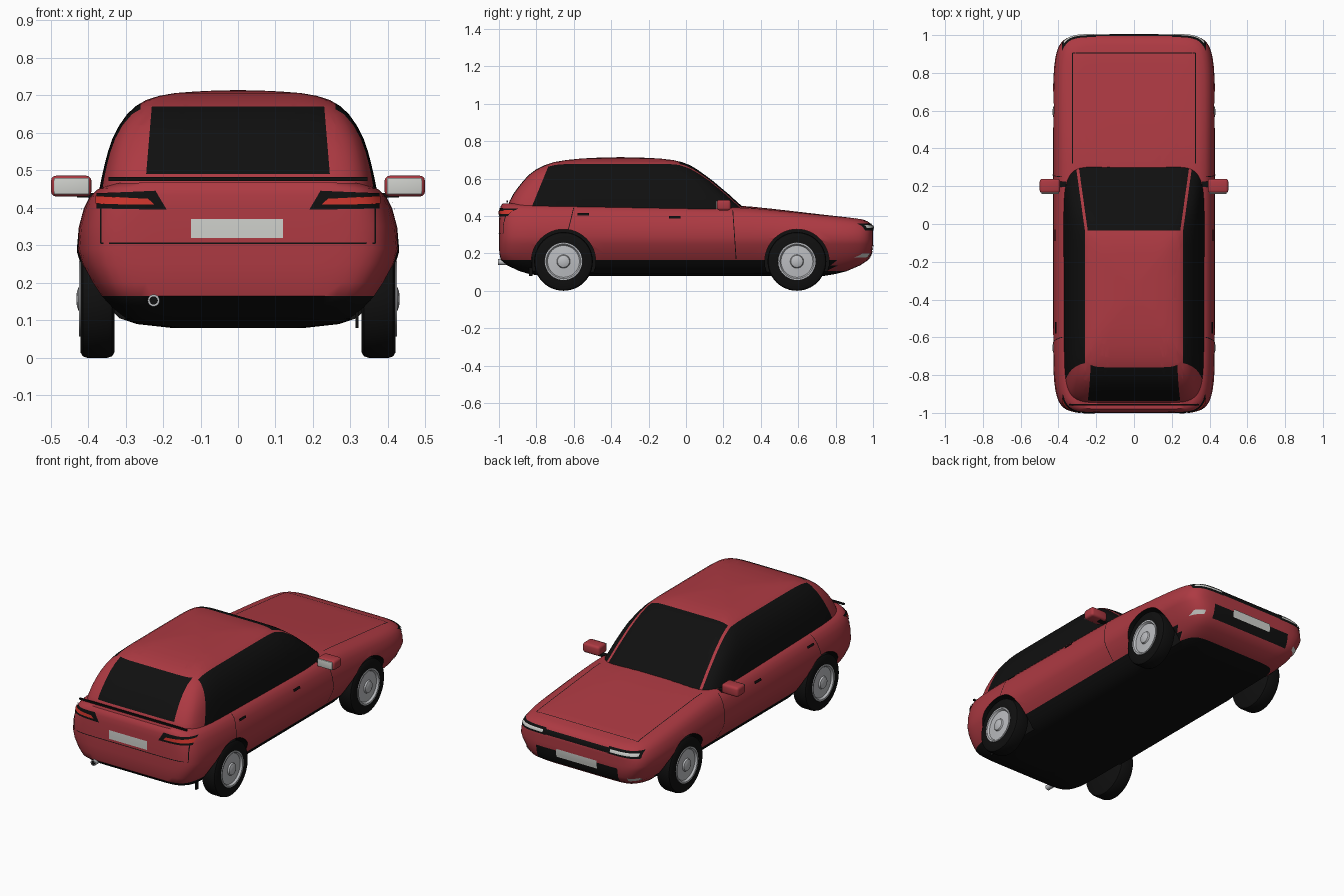
import bpy, bmesh, math
from mathutils import Vector
from mathutils.bvhtree import BVHTree

cube = bpy.data.objects.get("Cube")
if cube:
    bpy.data.objects.remove(cube, do_unlink=True)


def material(name, rgb):
    m = bpy.data.materials.new(name)
    m.use_nodes = True
    m.diffuse_color = (*rgb, 1)
    m.node_tree.nodes["Principled BSDF"].inputs["Base Color"].default_value = (*rgb, 1)
    return m


RED = material("red paint", (0.42, 0.042, 0.055))
BLACK = material("black trim", (0.005, 0.005, 0.005))
SILVER = material("silver", (0.5, 0.51, 0.53))
PALE = material("pale grey", (0.62, 0.63, 0.6))
LAMP = material("lamp red", (0.62, 0.035, 0.025))
parts = []


def finish(name, bm, mats):
    mesh = bpy.data.meshes.new(name)
    bm.to_mesh(mesh)
    bm.free()
    ob = bpy.data.objects.new(name, mesh)
    bpy.context.scene.collection.objects.link(ob)
    for m in mats:
        mesh.materials.append(m)
    parts.append(ob)
    return ob


def ring(hw, back, front, n, k=28):
    """Rounded rectangle in plan, with points gathered at the corners."""
    cy, half = (back + front) / 2, (front - back) / 2
    pts = []
    for side in range(4):
        for i in range(k):
            a = math.sin(math.pi / 2 * (2 * i / k - 1))
            u, v = [(1, a), (-a, 1), (-1, -a), (a, -1)][side]
            r = (abs(u) ** n + abs(v) ** n) ** (-1 / n)
            pts.append((hw * u * r, cy + half * v * r))
    return pts


def loft(rows, n, crown, warp=lambda y, z: z):
    """Stack rings (z, half width, back, front) and close with a crowned cap."""
    z, hw, b, f = rows[-1]
    c, h = (b + f) / 2, (f - b) / 2
    rows = rows + [(z + crown * (1 - s * s), hw * s, c - h * s, c + h * s)
                   for s in (0.9, 0.78, 0.65, 0.5, 0.35, 0.2, 0.05)]
    bm = bmesh.new()
    loops = [[bm.verts.new((x, y, warp(y, r[0]))) for x, y in ring(*r[1:], n)] for r in rows]
    for lo, hi in zip(loops, loops[1:]):
        for j in range(len(lo)):
            q = (j + 1) % len(lo)
            bm.faces.new((lo[j], lo[q], hi[q], hi[j]))
    bm.faces.new(loops[-1])
    bm.faces.new(loops[0][::-1])
    return bm


def lathe(name, profile, side, y, z, mats, steps=48):
    """Spin (radius, x) points about a sideways axle."""
    bm = bmesh.new()
    vs = [bm.verts.new((x * side, y, z + r)) for r, x in profile]
    es = [bm.edges.new(p) for p in zip(vs, vs[1:])]
    bmesh.ops.spin(bm, geom=vs + es, cent=(0, y, z), axis=(1, 0, 0),
                   angle=2 * math.pi, steps=steps)
    bmesh.ops.remove_doubles(bm, verts=bm.verts, dist=1e-5)
    bmesh.ops.recalc_face_normals(bm, faces=bm.faces)
    return finish(name, bm, mats)


def box(name, center, size, mat, bevel=0.0):
    bm = bmesh.new()
    bmesh.ops.create_cube(bm, size=1)
    for v in bm.verts:
        v.co = Vector(v.co[i] * size[i] + center[i] for i in range(3))
    if bevel:
        bmesh.ops.bevel(bm, geom=bm.edges[:], offset=bevel, segments=3, profile=0.5, affect='EDGES')
    return finish(name, bm, [mat])


# Body shell
def hood_line(y, z):
    knots = [(-1.1, .478), (-.9, .472), (.2, .452), (.35, .448), (.7, .412), (.9, .392), (1.1, .365)]
    for (a, p), (b, q) in zip(knots, knots[1:]):
        if a <= y <= b:
            top = p + (q - p) * (y - a) / (b - a)
    return z if z < 0.25 else 0.25 + (z - 0.25) * (top - 0.25) / 0.22


body_bm = loft([
    (.08, .18, -.78, .74), (.09, .27, -.84, .80), (.105, .315, -.89, .86),
    (.135, .345, -.955, .93), (.165, .37, -.99, .975), (.2, .393, -.998, .993),
    (.25, .42, -1, 1), (.29, .43, -1, 1), (.35, .425, -1, 1), (.4, .412, -.998, 1),
    (.43, .397, -.996, .99), (.45, .377, -.99, .973), (.463, .345, -.98, .945)], 10, 0.012, hood_line)
for f in body_bm.faces:
    c = f.calc_center_median()
    f.material_index = int(c.z < .165 and not (c.y > .78 and c.z > .1))
body = finish("body_shell", body_bm, [RED, BLACK])

# Wheel arches
WHEELS = [("rear", -.655), ("front", .593)]
for end, y in WHEELS:
    for s in (-1, 1):
        cutter = lathe("arch_cutter", [(0, .3), (.172, .3), (.172, .6), (0, .6)], s, y, .157, [RED, BLACK])
        cutter.hide_render = True
        for p in cutter.data.polygons:
            p.material_index = 1
        mod = body.modifiers.new("arch", 'BOOLEAN')
        mod.operation, mod.solver, mod.object = 'DIFFERENCE', 'EXACT', cutter
        bpy.context.view_layer.objects.active = body
        bpy.ops.object.modifier_apply(modifier=mod.name)
        parts.remove(cutter)
        bpy.data.objects.remove(cutter, do_unlink=True)

# Cabin with windows cut into its skin
cabin_bm = loft([
    (.42, .377, -.955, .335), (.45, .37, -.952, .302), (.48, .364, -.943, .268), (.515, .356, -.925, .23),
    (.55, .347, -.9, .188), (.585, .335, -.872, .147), (.62, .317, -.84, .1), (.65, .296, -.8, .058),
    (.672, .272, -.755, .02), (.688, .245, -.705, -.022), (.699, .21, -.64, -.07),
    (.706, .17, -.57, -.13)], 8, 0.008)


def pillar(y):
    return .245 + .14 * (y + .035)


def cut(co, no):
    bmesh.ops.bisect_plane(cabin_bm, geom=cabin_bm.verts[:] + cabin_bm.edges[:] + cabin_bm.faces[:],
                           plane_co=co, plane_no=no, dist=1e-5)


cut((0, -.035, 0), (0, 1, 0))
cut((0, -.82, .46), (0, 1, -.41))
for z in (.49, .67):
    cut((0, 0, z), (0, 0, 1))
for s in (-1, 1):
    cut((s * .26, 0, 0), (1, 0, 0))
    cut((s * .245, 0, .49), (s, 0, .083))
    for gap in (0, .015):
        cut((s * (.245 + gap), -.035, 0), (s, -.14, 0))
for f in cabin_bm.faces:
    c = f.calc_center_median()
    ax = abs(c.x)
    if c.y > -.035:
        glass = ax < pillar(c.y) or ax > pillar(c.y) + .015
    else:
        side = ax > .26 and c.y > -.82 + .41 * (c.z - .46)
        rear = c.y < -.7 and .49 < c.z < .67 and ax < .245 - .083 * (c.z - .49)
        glass = side or rear
    f.material_index = int(glass)
finish("cabin", cabin_bm, [RED, BLACK])

# Thin plates laid on the body skin
skin = BVHTree.FromObject(body, bpy.context.evaluated_depsgraph_get())


def plate(name, corners, axis, sign, mat, lift=.003, nu=14, nv=3):
    """Project a four-cornered patch onto the body along an axis."""
    bm = bmesh.new()
    d = Vector((0, 0, 0))
    d[axis] = -sign
    p, q, r, t = (Vector(c) for c in corners)
    grid = []
    for i in range(nu + 1):
        for j in range(nv + 1):
            w = p.lerp(q, i / nu).lerp(t.lerp(r, i / nu), j / nv)
            o = Vector(w[:axis] + (sign * 2,) + w[axis:])
            hit, no = skin.ray_cast(o, d)[:2]
            if hit is None:
                hit, no = skin.find_nearest(o)[:2]
            grid.append(bm.verts.new(hit + no * lift))
    for i in range(nu):
        for j in range(nv):
            a = i * (nv + 1) + j
            f = bm.faces.new([grid[k] for k in (a, a + nv + 1, a + nv + 2, a + 1)])
            f.normal_update()
            if f.normal.dot(d) > 0:
                f.normal_flip()
    return finish(name, bm, [mat])


def rect(name, a0, a1, b0, b1, axis, sign, mat, lift=.003):
    plate(name, [(a0, b0), (a1, b0), (a1, b1), (a0, b1)], axis, sign, mat, lift)


def seam(name, p, q, axis, sign):
    n = (Vector(q) - Vector(p)).orthogonal().normalized() * .002
    p, q = Vector(p), Vector(q)
    plate(name, [p - n, q - n, q + n, p + n], axis, sign, BLACK, .0015, 20, 1)


seam("hood_seam_front", (-.325, .905), (.325, .905), 2, 1)
seam("hatch_seam_bottom", (-.365, .305), (.365, .305), 1, -1)
rect("rear_number_plate", -.125, .12, .32, .37, 1, -1, PALE)
rect("front_grille", -.2, .2, .325, .352, 1, 1, BLACK)
rect("lower_grille", -.26, .26, .17, .25, 1, 1, BLACK)
rect("front_number_plate", -.13, .13, .215, .262, 1, 1, PALE, .006)
for s, tag in ((1, "left"), (-1, "right")):
    seam("hood_seam_" + tag, (s * .325, .32), (s * .325, .905), 2, 1)
    seam("hatch_seam_" + tag, (s * .365, .305), (s * .365, .42), 1, -1)
    seam("front_door_seam_" + tag, (.25, .43), (.268, .17), 0, s)
    seam("rear_door_seam_" + tag, (-.6, .445), (-.628, .33), 0, s)
    rect("rear_handle_" + tag, -.58, -.52, .4, .412, 0, s, BLACK, .008)
    rect("front_handle_" + tag, -.09, -.03, .385, .397, 0, s, BLACK, .008)
    plate("tail_lamp_frame_" + tag, [(s * .375, .398), (s * .19, .395), (s * .22, .445), (s * .375, .437)], 1, -1, BLACK)
    plate("tail_lamp_" + tag, [(s * .375, .409), (s * .222, .408), (s * .24, .424), (s * .375, .43)], 1, -1, LAMP, .006)
    rect("headlamp_frame_" + tag, s * .2, s * .38, .322, .358, 1, 1, BLACK)
    rect("headlamp_" + tag, s * .215, s * .37, .334, .347, 1, 1, PALE, .006)
    rect("fog_lamp_" + tag, s * .31, s * .36, .18, .2, 1, 1, PALE)
    # Door mirrors
    box("mirror_shell_" + tag, (s * .445, .202, .458), (.108, .075, .056), RED, .014)
    box("mirror_glass_" + tag, (s * .444, .164, .458), (.094, .008, .044), PALE, .003)
    box("mirror_arm_" + tag, (s * .395, .21, .434), (.07, .03, .012), BLACK)
    # Wheels
    for end, y in WHEELS:
        lathe(f"{end}_tyre_{tag}", [(0, .33), (.143, .33), (.153, .336), (.157, .348), (.157, .402),
              (.153, .414), (.143, .42), (.098, .42), (.096, .4), (0, .4)], s, y, .157, [BLACK])
        lathe(f"{end}_rim_{tag}", [(.102, .415), (.1, .424), (.092, .424), (.085, .413), (.036, .417),
              (.032, .425), (.02, .43), (0, .431)], s, y, .157, [SILVER])

# Hatch gap, rear mud flap and exhaust
box("hatch_gap", (0, -.957, .477), (.69, .008, .01), BLACK)
box("mud_flap", (.317, -.83, .13), (.008, .02, .1), BLACK)
for name, r, depth, y, mat in (("exhaust_pipe", .016, .12, -.945, SILVER),
                               ("exhaust_hole", .011, .004, -1.004, BLACK)):
    bm = bmesh.new()
    bmesh.ops.create_cone(bm, cap_ends=True, segments=24, radius1=r, radius2=r, depth=depth)
    for v in bm.verts:
        v.co = (v.co.x - .225, y + v.co.z, .153 - v.co.y)
    finish(name, bm, [mat])

# Smooth shading with crisp edges
bpy.ops.object.select_all(action='DESELECT')
for ob in parts:
    ob.select_set(True)
bpy.context.view_layer.objects.active = body
bpy.ops.object.shade_smooth_by_angle(angle=math.radians(35))
